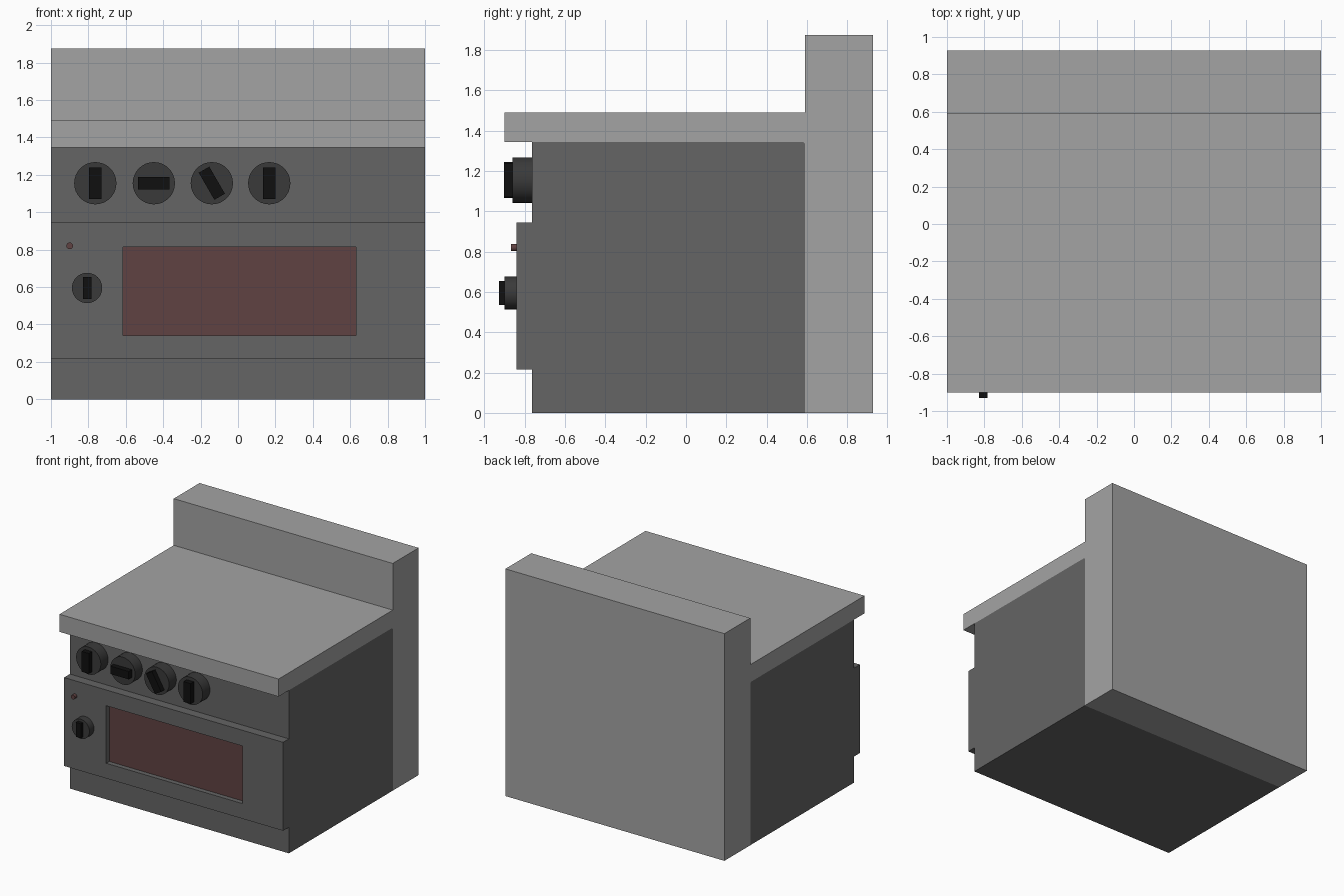
import bpy, bmesh, math
from mathutils import Matrix

if "Cube" in bpy.data.objects:
    bpy.data.objects.remove(bpy.data.objects["Cube"])


def material(name, *rgb):
    m = bpy.data.materials.new(name)
    m.diffuse_color = (*rgb, 1)
    m.use_nodes = True
    m.node_tree.nodes["Principled BSDF"].inputs["Base Color"].default_value = m.diffuse_color
    return m


STEEL = material("light_steel", 0.37, 0.37, 0.37)
DARK = material("dark_grey", 0.128, 0.128, 0.128)
GLASS = material("dull_red", 0.118, 0.055, 0.055)
KNOB = material("knob_grey", 0.042, 0.042, 0.042)
BLACK = material("near_black", 0.005, 0.005, 0.005)


def finish(bm, name, *mats):
    bmesh.ops.recalc_face_normals(bm, faces=bm.faces)
    mesh = bpy.data.meshes.new(name)
    bm.to_mesh(mesh)
    bm.free()
    for m in mats:
        mesh.materials.append(m)
    ob = bpy.data.objects.new(name, mesh)
    bpy.context.collection.objects.link(ob)
    return ob


def side_profile(name, points, mat):
    """Extrude a (y, z) outline across the full width."""
    bm = bmesh.new()
    face = bm.faces.new([bm.verts.new((-1, y, z)) for y, z in points])
    ext = bmesh.ops.extrude_face_region(bm, geom=[face], use_keep_orig=True)
    moved = [v for v in ext["geom"] if isinstance(v, bmesh.types.BMVert)]
    bmesh.ops.translate(bm, verts=moved, vec=(2, 0, 0))
    return finish(bm, name, mat)


def box(name, x, y, z, mat, turn=0):
    """Box from (low, high) ranges, turned about its own y axis."""
    bm = bmesh.new()
    size = [b - a for a, b in (x, y, z)]
    centre = [(a + b) / 2 for a, b in (x, y, z)]
    bmesh.ops.create_cube(bm, size=1, matrix=Matrix.Translation(centre)
                          @ Matrix.Rotation(math.radians(turn), 4, 'Y')
                          @ Matrix.Diagonal((*size, 1)))
    return finish(bm, name, mat)


def disc(name, x, z, radius, y0, y1, mat, sides=32):
    """Cylinder lying along y with smooth sides."""
    bm = bmesh.new()
    bmesh.ops.create_cone(bm, cap_ends=True, segments=sides, radius1=radius,
                          radius2=radius, depth=y1 - y0,
                          matrix=Matrix.Translation((x, (y0 + y1) / 2, z))
                          @ Matrix.Rotation(math.pi / 2, 4, 'X'))
    for f in bm.faces:
        f.smooth = len(f.verts) == 4
    for e in bm.edges:
        e.smooth = all(f.smooth for f in e.link_faces)
    return finish(bm, name, mat)


def knob(name, x, z, radius, back, front, tip, w, h, turn=0):
    disc(name, x, z, radius, front, back, KNOB)
    box(name + "_grip", (x - w / 2, x + w / 2), (tip, front),
        (z - h / 2, z + h / 2), BLACK, turn)


# Worktop and back panel in one piece, with the body tucked underneath
side_profile("worktop_and_back",
             [(-0.9, 1.345), (-0.9, 1.49), (0.59, 1.49), (0.59, 1.875),
              (0.927, 1.875), (0.927, 0), (0.59, 0), (0.59, 1.335),
              (0.58, 1.345)], STEEL)
side_profile("body", [(-0.765, 0), (0.59, 0), (0.59, 1.335), (0.58, 1.345),
                      (-0.765, 1.345)], DARK)

# Oven door with a recessed window
door = bmesh.new()
bmesh.ops.create_cube(door, size=1, matrix=Matrix.Translation((0, -0.8025, 0.58))
                      @ Matrix.Diagonal((2, 0.075, 0.73, 1)))
pane = min(door.faces, key=lambda f: f.calc_center_median().y)
bmesh.ops.inset_region(door, faces=[pane], thickness=0.1)
for v in pane.verts:
    v.co.x = 0.63 if v.co.x > 0 else -0.615
    v.co.z = 0.815 if v.co.z > 0.58 else 0.34
pane = bmesh.ops.extrude_discrete_faces(door, faces=[pane])["faces"][0]
for v in pane.verts:
    v.co.y += 0.04
pane.material_index = 1
finish(door, "oven_door", DARK, GLASS)

# Hob knobs, oven knob and indicator lamp
for i, (x, turn) in enumerate([(-0.763, 0), (-0.45, 90), (-0.14, -30), (0.167, 0)]):
    knob(f"hob_knob_{i + 1}", x, 1.155, 0.113, -0.765, -0.86, -0.902,
         0.065, 0.167, turn)
knob("oven_knob", -0.807, 0.595, 0.081, -0.84, -0.9, -0.929, 0.046, 0.118)
disc("indicator_lamp", -0.9, 0.82, 0.018, -0.868, -0.84, GLASS, 16)
